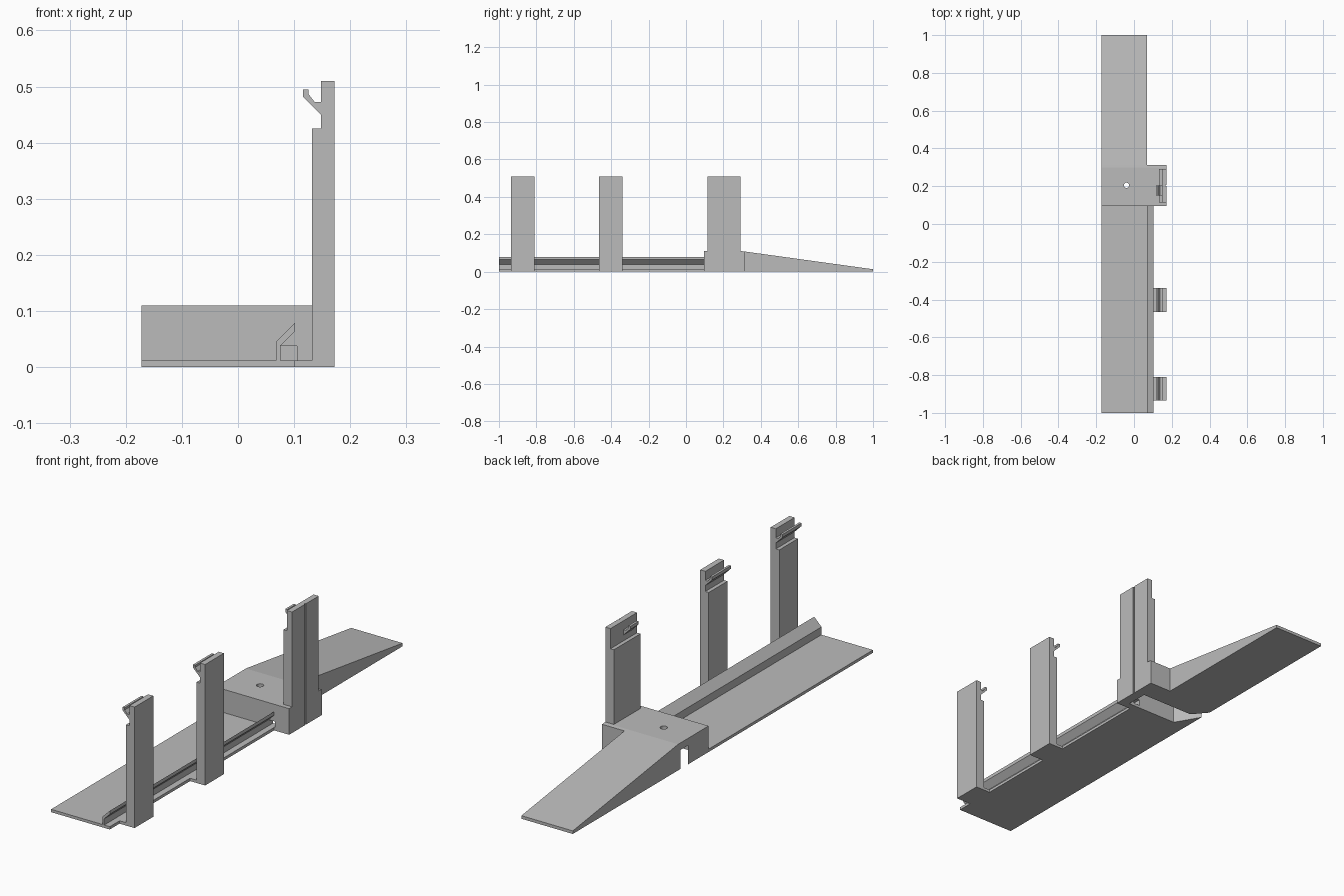
import bpy, bmesh, math
from mathutils import Vector

if "Cube" in bpy.data.objects:
    bpy.data.objects.remove(bpy.data.objects["Cube"])

grey = bpy.data.materials.new("light_grey")
grey.diffuse_color = (0.5, 0.5, 0.5, 1)
grey.use_nodes = True
grey.node_tree.nodes["Principled BSDF"].inputs["Base Color"].default_value = grey.diffuse_color


def prism(name, pts, axis, lo, hi):
    """Extrude a flat profile along an axis: y takes (x,z), x takes (y,z), z takes (x,y)."""
    put = {"y": lambda p, t: (p[0], t, p[1]),
           "x": lambda p, t: (t, p[0], p[1]),
           "z": lambda p, t: (p[0], p[1], t)}[axis]
    bm = bmesh.new()
    face = bm.faces.new([bm.verts.new(put(p, lo)) for p in pts])
    ext = bmesh.ops.extrude_face_region(bm, geom=[face])
    move = Vector(put((0, 0), hi - lo))
    bmesh.ops.translate(bm, vec=move, verts=[v for v in ext["geom"] if isinstance(v, bmesh.types.BMVert)])
    bmesh.ops.recalc_face_normals(bm, faces=bm.faces)
    me = bpy.data.meshes.new(name)
    bm.to_mesh(me)
    bm.free()
    me.materials.append(grey)
    ob = bpy.data.objects.new(name, me)
    bpy.context.collection.objects.link(ob)
    return ob


def rect(a0, b0, a1, b1):
    return [(a0, b0), (a1, b0), (a1, b1), (a0, b1)]


def cut(target, cutter):
    cutter.hide_render = True
    cutter.hide_set(True)
    mod = target.modifiers.new(cutter.name, "BOOLEAN")
    mod.operation = "DIFFERENCE"
    mod.solver = "EXACT"
    mod.object = cutter


L, R = -0.172, 0.172
B0, B1 = 0.095, 0.313   # block front and back

# Base plate and slanted rail
prism("base_plate", rect(L, 0, 0.102, 0.012), "y", -1, B0)
prism("slanted_rail", [(0.068, 0.012), (0.076, 0.012), (0.076, 0.038), (0.102, 0.064),
                       (0.102, 0.079), (0.068, 0.045)], "y", -1, B0)

# Block with a channel underneath, a rail tunnel and a round hole on top
block = prism("block", [(B0, 0), (B1, 0), (B1, 0.108), (0.298, 0.11), (B0, 0.11)], "x", L, R)
cut(block, prism("channel_cutter", [(0.13, 0.125), (-0.11, 0.125), (-0.19, 0.262), (-0.19, 0.303),
                                    (-0.12, 0.22), (0.13, 0.22)], "z", -0.02, 0.08))
cut(block, prism("tunnel_cutter", rect(0.076, 0.012, 0.105, 0.038), "y", B0 - 0.02, 0.16))
hole = [(-0.04 + 0.014 * math.cos(i * math.tau / 24), 0.205 + 0.014 * math.sin(i * math.tau / 24))
        for i in range(24)]
cut(block, prism("hole_cutter", hole, "z", 0.06, 0.13))

# Ramp behind the block
prism("ramp", [(B1, 0), (1, 0), (1, 0.013), (B1, 0.108)], "x", L, 0.068)

# Uprights with a thinner top and a slanted hook
hook = [(0.149, 0.449), (0.116, 0.482), (0.116, 0.495), (0.126, 0.495),
        (0.126, 0.486), (0.137, 0.472), (0.149, 0.472)]


def upright(name, y0, y1, z0, h0, h1):
    post = prism(name, [(0.132, z0), (R, z0), (R, 0.51), (0.148, 0.51),
                        (0.148, 0.425), (0.132, 0.425)], "y", y0, y1)
    prism(name + "_hook", hook, "y", h0, h1)
    return post


for label, y0 in (("front", -0.935), ("middle", -0.465)):
    upright(label + "_post", y0, y0 + 0.125, 0, y0, y0 + 0.125)
    prism(label + "_post_foot", rect(0.102, 0, 0.132, 0.012), "y", y0, y0 + 0.125)

tower = upright("block_post", 0.115, 0.292, 0.11, 0.15, 0.205)

# Narrow groove down the outer side of the block and its post
for part, z0, z1 in ((tower, 0.1, 0.52), (block, -0.01, 0.12)):
    cut(part, prism(part.name + "_groove_cutter", rect(0.168, 0.2, 0.18, 0.207), "z", z0, z1))
